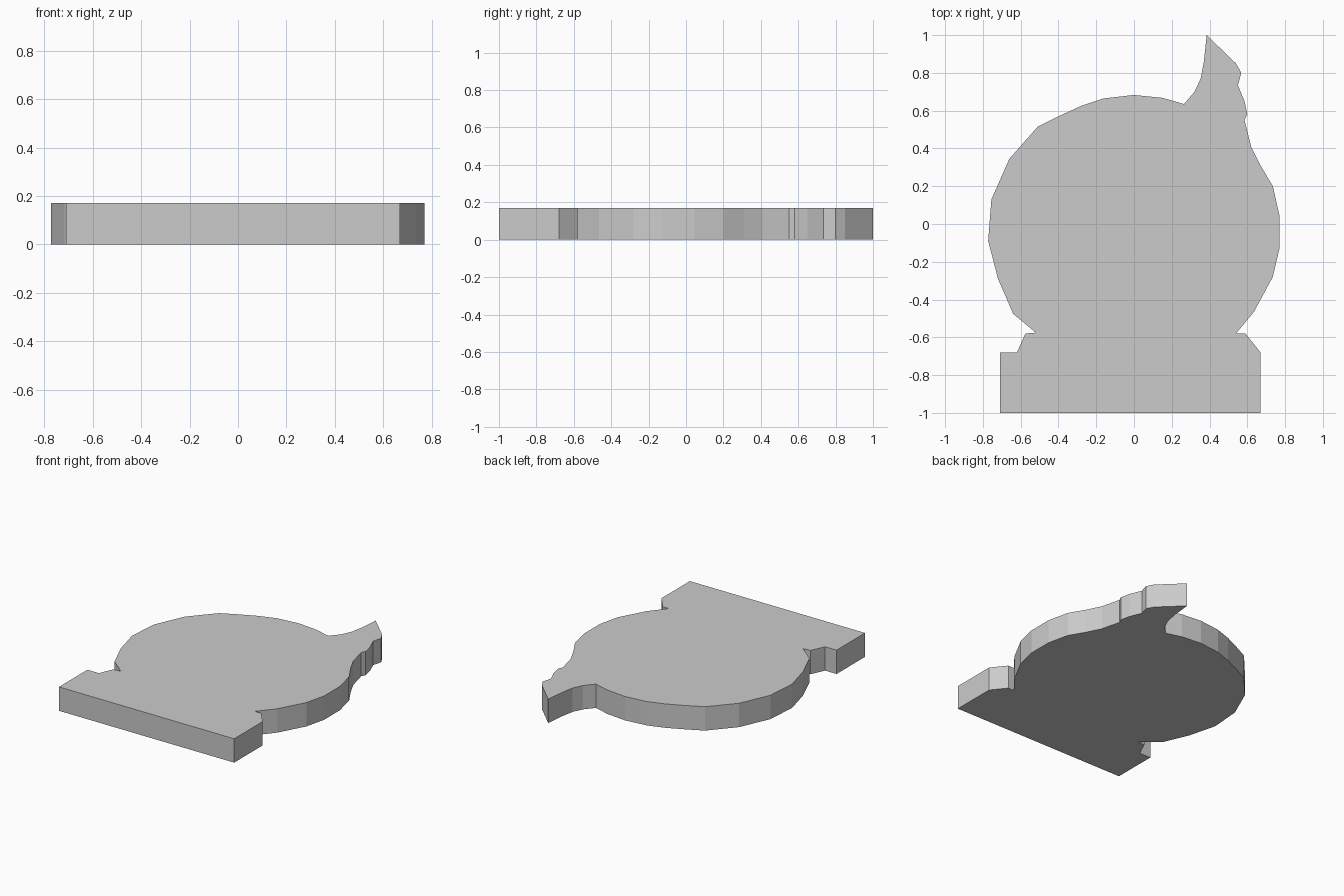
import bpy, bmesh

if "Cube" in bpy.data.objects:
    bpy.data.objects.remove(bpy.data.objects["Cube"])

HEIGHT = 0.17

# Outline sections, counter-clockwise seen from above
pedestal_right = [(-0.71, -1.0), (0.67, -1.0), (0.67, -0.68), (0.59, -0.58), (0.54, -0.58)]
disc_right = [(0.635, -0.465), (0.735, -0.28), (0.77, -0.13), (0.77, 0.045),
              (0.735, 0.20), (0.67, 0.31), (0.62, 0.41), (0.585, 0.55)]
horn = [(0.60, 0.58), (0.585, 0.65), (0.55, 0.735), (0.568, 0.80), (0.54, 0.85),
        (0.385, 1.0), (0.37, 0.86), (0.353, 0.77), (0.32, 0.70), (0.265, 0.635)]
disc_left = [(0.15, 0.668), (0.0, 0.683), (-0.16, 0.665), (-0.28, 0.625), (-0.40, 0.57),
             (-0.51, 0.515), (-0.66, 0.345), (-0.755, 0.13), (-0.772, -0.09),
             (-0.72, -0.29), (-0.64, -0.475), (-0.52, -0.575)]
pedestal_left = [(-0.575, -0.58), (-0.62, -0.68), (-0.71, -0.68)]


def extruded_plate(name, outline, height):
    """Flat-shaded solid plate from a closed outline."""
    bm = bmesh.new()
    face = bm.faces.new([bm.verts.new((x, y, 0)) for x, y in outline])
    top = bmesh.ops.extrude_face_region(bm, geom=[face], use_keep_orig=True)
    verts = [v for v in top["geom"] if isinstance(v, bmesh.types.BMVert)]
    bmesh.ops.translate(bm, verts=verts, vec=(0, 0, height))
    bmesh.ops.recalc_face_normals(bm, faces=bm.faces)
    mesh = bpy.data.meshes.new(name)
    bm.to_mesh(mesh)
    bm.free()
    obj = bpy.data.objects.new(name, mesh)
    bpy.context.collection.objects.link(obj)
    return obj


# Whole plaque: pedestal, disc and horn share one continuous outline
extruded_plate("plaque", pedestal_right + disc_right + horn + disc_left + pedestal_left, HEIGHT)
